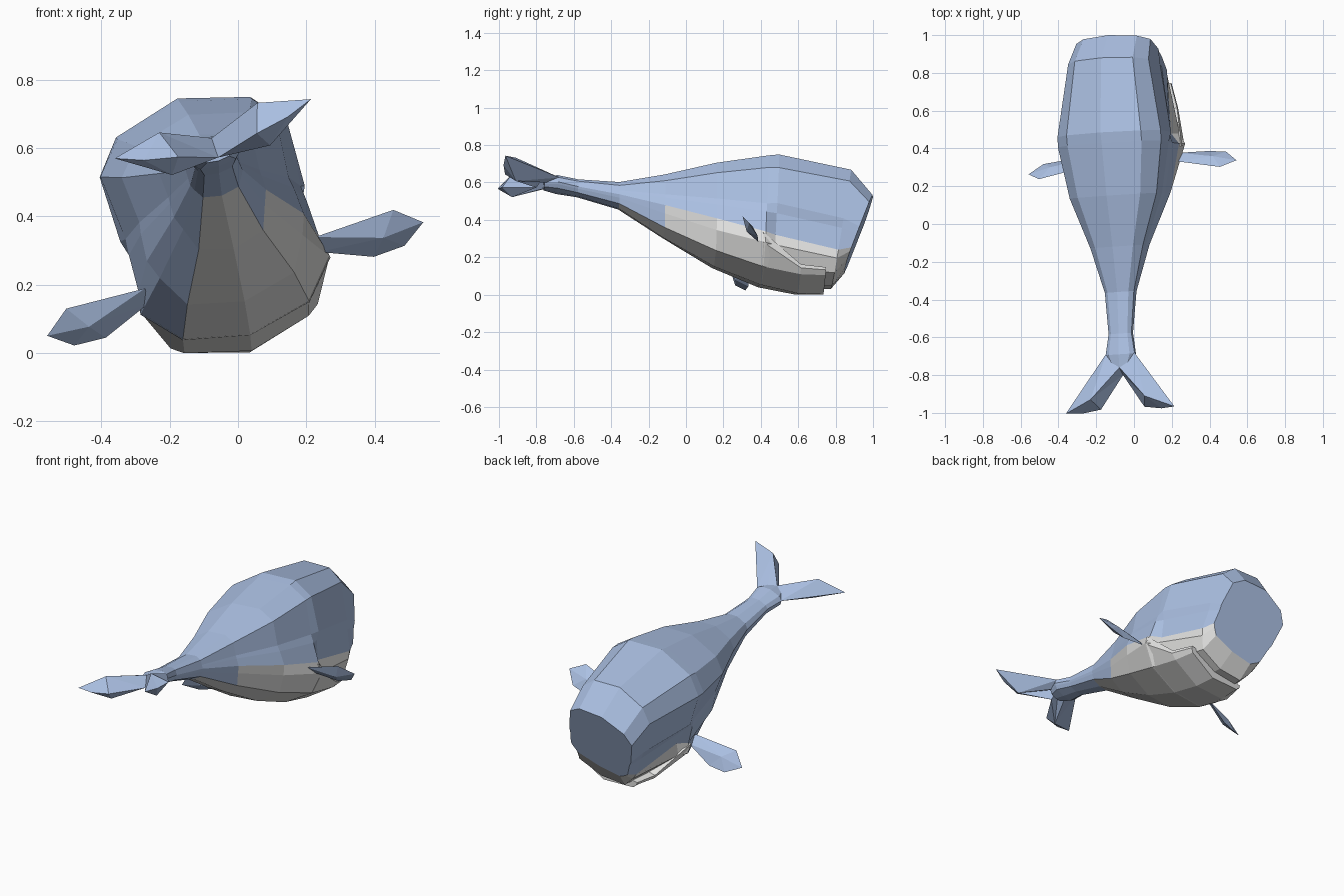
import bpy, bmesh, math

if "Cube" in bpy.data.objects:
    bpy.data.objects.remove(bpy.data.objects["Cube"])

ROLL = math.radians(16.8)
DRIFT = 0.05
YAW = 0.065


def material(name, rgb):
    m = bpy.data.materials.new(name)
    m.diffuse_color = (*rgb, 1)
    m.use_nodes = True
    m.node_tree.nodes["Principled BSDF"].inputs["Base Color"].default_value = m.diffuse_color
    return m


BLUE = material("slate blue", (0.41, 0.53, 0.77))
GREY = material("belly grey", (0.76, 0.76, 0.75))


def pose(u, y, v):
    """Whale space (side, length, up) to the rolled, slightly turned pose."""
    a = u + 0.07 - DRIFT * y
    return (a * math.cos(ROLL) - v * math.sin(ROLL), y + YAW * u,
            a * math.sin(ROLL) + v * math.cos(ROLL))


def finish(bm, name, mats):
    bmesh.ops.recalc_face_normals(bm, faces=bm.faces)
    mesh = bpy.data.meshes.new(name)
    bm.to_mesh(mesh)
    bm.free()
    for m in mats:
        mesh.materials.append(m)
    bpy.context.collection.objects.link(bpy.data.objects.new(name, mesh))


def loft(name, halves, mats, is_grey=None):
    """Skin mirrored half sections (top centre to bottom centre) and cap the ends."""
    bm = bmesh.new()
    rings = []
    for h in halves:
        ring = h + [(-u, y, v) for u, y, v in h[-2:0:-1]]
        rings.append([bm.verts.new(pose(*p)) for p in ring])
    n = len(rings[0])
    for i in range(len(rings) - 1):
        for j in range(n):
            k = (j + 1) % n
            f = bm.faces.new((rings[i][j], rings[i][k], rings[i + 1][k], rings[i + 1][j]))
            if is_grey and is_grey(i, j):
                f.material_index = 1
    bm.faces.new(rings[0])
    bm.faces.new(rings[-1])
    finish(bm, name, mats)


def mix(a, b, t):
    return a + (b - a) * t


def lens(name, outline, upper, lower):
    """Thin faceted blade: an outline joined to one ridge point on each face."""
    for side, sign in (("right", 1), ("left", -1)):
        bm = bmesh.new()
        edge = [bm.verts.new(pose(sign * u, y, v)) for u, y, v in outline]
        for u, y, v in (upper, lower):
            apex = bm.verts.new(pose(sign * u, y, v))
            for i in range(len(edge)):
                bm.faces.new((edge[i], edge[(i + 1) % len(edge)], apex))
        finish(bm, side + "_" + name, [BLUE])


# Body: y, top, half width, upper side height, belly line, bottom, forward slant,
# and width factors for the cheek, belly line and lower side
stations = [
    (-0.76, 0.625, 0.05, 0.60, 0.58, 0.555, 0, 1, 1, 0.9),
    (-0.69, 0.63, 0.08, 0.60, 0.575, 0.54, 0, 1, 1, 0.9),
    (-0.58, 0.61, 0.063, 0.585, 0.555, 0.52, 0, 1, 1, 0.9),
    (-0.36, 0.60, 0.08, 0.56, 0.51, 0.455, 0, 1, 1, 0.9),
    (-0.12, 0.645, 0.145, 0.57, 0.435, 0.295, 0, 0.96, 0.97, 0.86),
    (0.15, 0.71, 0.24, 0.59, 0.335, 0.14, 0, 0.95, 1.0, 0.91),
    (0.40, 0.755, 0.285, 0.61, 0.255, 0.04, 0.03, 0.94, 0.97, 1.02),
    (0.455, 0.765, 0.285, 0.61, 0.25, 0.035, 0.03, 0.99, 0.82, 0.92),
    (0.78, 0.69, 0.222, 0.56, 0.18, 0.04, 0.10, 1, 0.93, 0.86),
    (0.85, 0.54, 0.205, 0.45, 0.20, 0.14, 0.15, 1, 0.92, 0.85),
]
body = []
for y, top, w, up, low, bot, slant, cheek, line, side in stations:
    mid = mix(up, low, 0.55)
    half = [(0, top), (0.72 * w, mix(top, up, 0.37)), (w, up), (w * cheek, mid),
            (w * mix(cheek, line, 0.5), mix(mid, low, 0.3)), (w * line, low),
            (w * side, mix(low, bot, 0.3)), (0.68 * w, mix(low, bot, 0.8)), (0, bot)]
    body.append([(u, y + slant * (v - bot) / (top - bot), v) for u, v in half])


def belly(i, j):
    """Grey underside; the left flank stays blue behind the flipper."""
    if j in (7, 8):
        return i >= 3
    if j in (5, 6):
        return i >= 4
    return j in (9, 10) and i >= 6


loft("body", body, [BLUE, GREY], belly)

# Lower jaw, flush at the back and slightly open at the front
jaw = []
for y, w, rim, side, sw, shoulder, bot in (
        (0.395, 0.287, 0.248, 0.192, 0.193, 0.085, 0.042),
        (0.60, 0.225, 0.09, 0.07, 0.19, 0.045, -0.005),
        (0.735, 0.195, 0.085, 0.07, 0.18, 0.045, -0.008)):
    jaw.append([(0, y, rim), (w, y, rim), (w, y, side), (sw, y, shoulder), (0, y, bot)])
loft("lower_jaw", jaw, [GREY])

# Flippers
lens("flipper",
     [(0.26, 0.315, 0.26), (0.50, 0.27, 0.27), (0.575, 0.30, 0.21),
      (0.505, 0.35, 0.16), (0.41, 0.36, 0.155), (0.26, 0.36, 0.215)],
     (0.45, 0.33, 0.225), (0.45, 0.295, 0.20))

# Tail flukes
lens("tail_fluke",
     [(0.0, -0.66, 0.59), (0.075, -0.68, 0.60), (0.30, -0.985, 0.65),
      (0.22, -0.99, 0.62), (0.12, -0.975, 0.60), (0.0, -0.80, 0.565),
      (0.0, -0.76, 0.625)],
     (0.15, -0.92, 0.685), (0.15, -0.92, 0.555))
